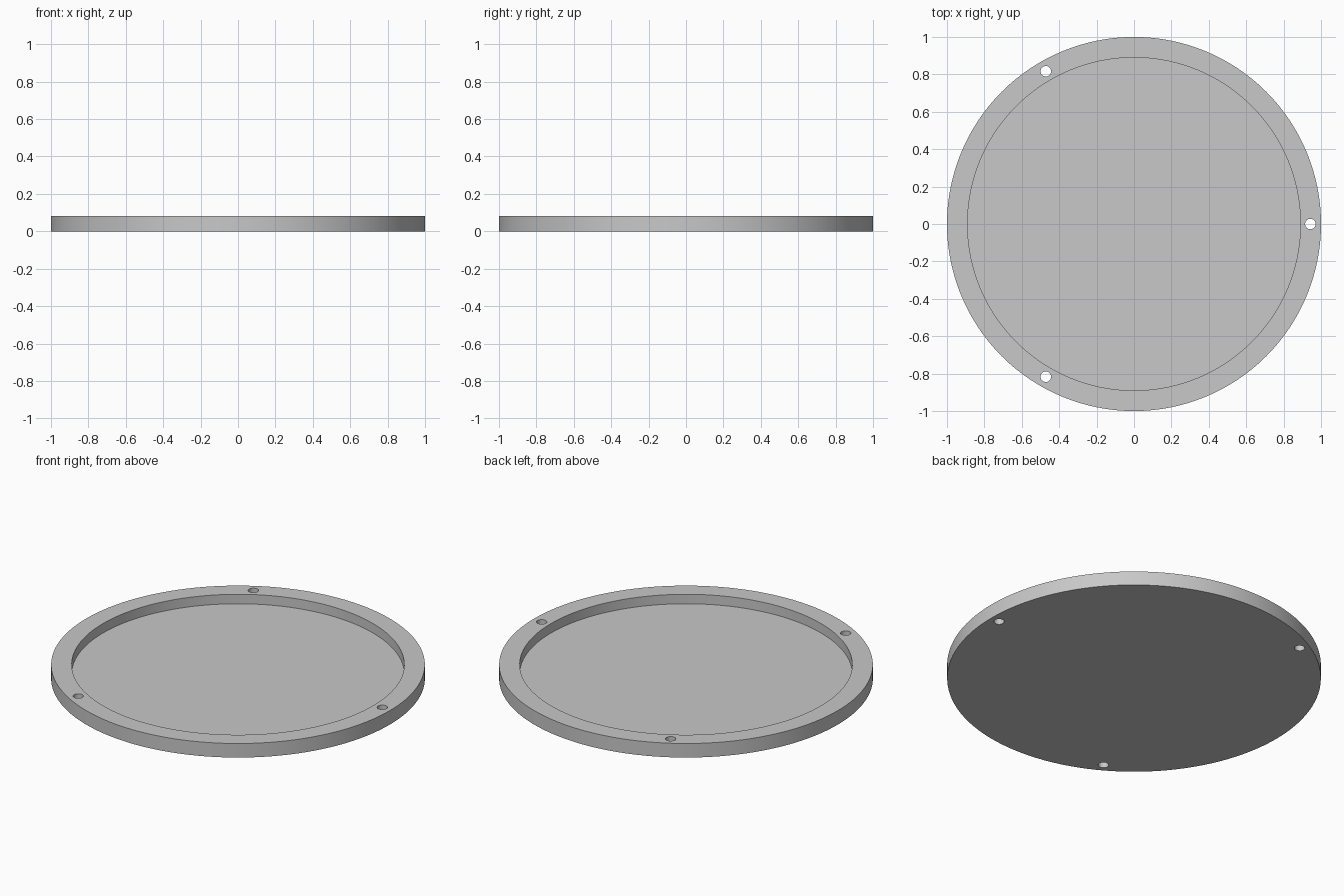
import bpy
import bmesh
import math
from mathutils import Matrix

RADIUS, HEIGHT = 1.0, 0.083
INNER_RADIUS, FLOOR = 0.89, 0.027
HOLE_RADIUS, HOLE_CIRCLE = 0.028, 0.943
SEGMENTS = 128

cube = bpy.data.objects.get("Cube")
if cube:
    bpy.data.objects.remove(cube, do_unlink=True)

grey = bpy.data.materials.new("plain grey")
grey.use_nodes = True
colour = (0.58, 0.58, 0.58, 1)
grey.diffuse_color = colour
grey.node_tree.nodes["Principled BSDF"].inputs["Base Color"].default_value = colour


def make_object(name, bm):
    bmesh.ops.recalc_face_normals(bm, faces=bm.faces)
    mesh = bpy.data.meshes.new(name)
    bm.to_mesh(mesh)
    bm.free()
    mesh.materials.append(grey)
    obj = bpy.data.objects.new(name, mesh)
    bpy.context.collection.objects.link(obj)
    return obj


# Shallow dish: rings from the underside, up the rim and down to the floor
bm = bmesh.new()
profile = [(RADIUS, 0), (RADIUS, HEIGHT), (INNER_RADIUS, HEIGHT), (INNER_RADIUS, FLOOR)]
angles = [2 * math.pi * i / SEGMENTS for i in range(SEGMENTS)]
rings = [[bm.verts.new((r * math.cos(a), r * math.sin(a), z)) for a in angles]
         for r, z in profile]
for low, high in zip(rings, rings[1:]):
    for i in range(SEGMENTS):
        j = (i + 1) % SEGMENTS
        bm.faces.new((low[i], low[j], high[j], high[i]))
bm.faces.new(rings[0])
bm.faces.new(rings[-1])
dish = make_object("round_dish", bm)

# Three evenly spaced through holes in the rim
bm = bmesh.new()
for i in range(3):
    place = (Matrix.Rotation(i * math.tau / 3, 4, 'Z')
             @ Matrix.Translation((HOLE_CIRCLE, 0, HEIGHT / 2)))
    bmesh.ops.create_cone(bm, cap_ends=True, segments=32, radius1=HOLE_RADIUS,
                          radius2=HOLE_RADIUS, depth=HEIGHT * 2, matrix=place)
cutter = make_object("hole_cutter", bm)
cutter.hide_render = True

cut = dish.modifiers.new("rim holes", 'BOOLEAN')
cut.operation = 'DIFFERENCE'
cut.solver = 'EXACT'
cut.object = cutter

bpy.ops.object.select_all(action='DESELECT')
dish.select_set(True)
bpy.context.view_layer.objects.active = dish
bpy.ops.object.modifier_apply(modifier=cut.name)
bpy.data.objects.remove(cutter, do_unlink=True)

# Smooth round walls with crisp edges
bpy.ops.object.shade_smooth_by_angle(angle=math.radians(30))
